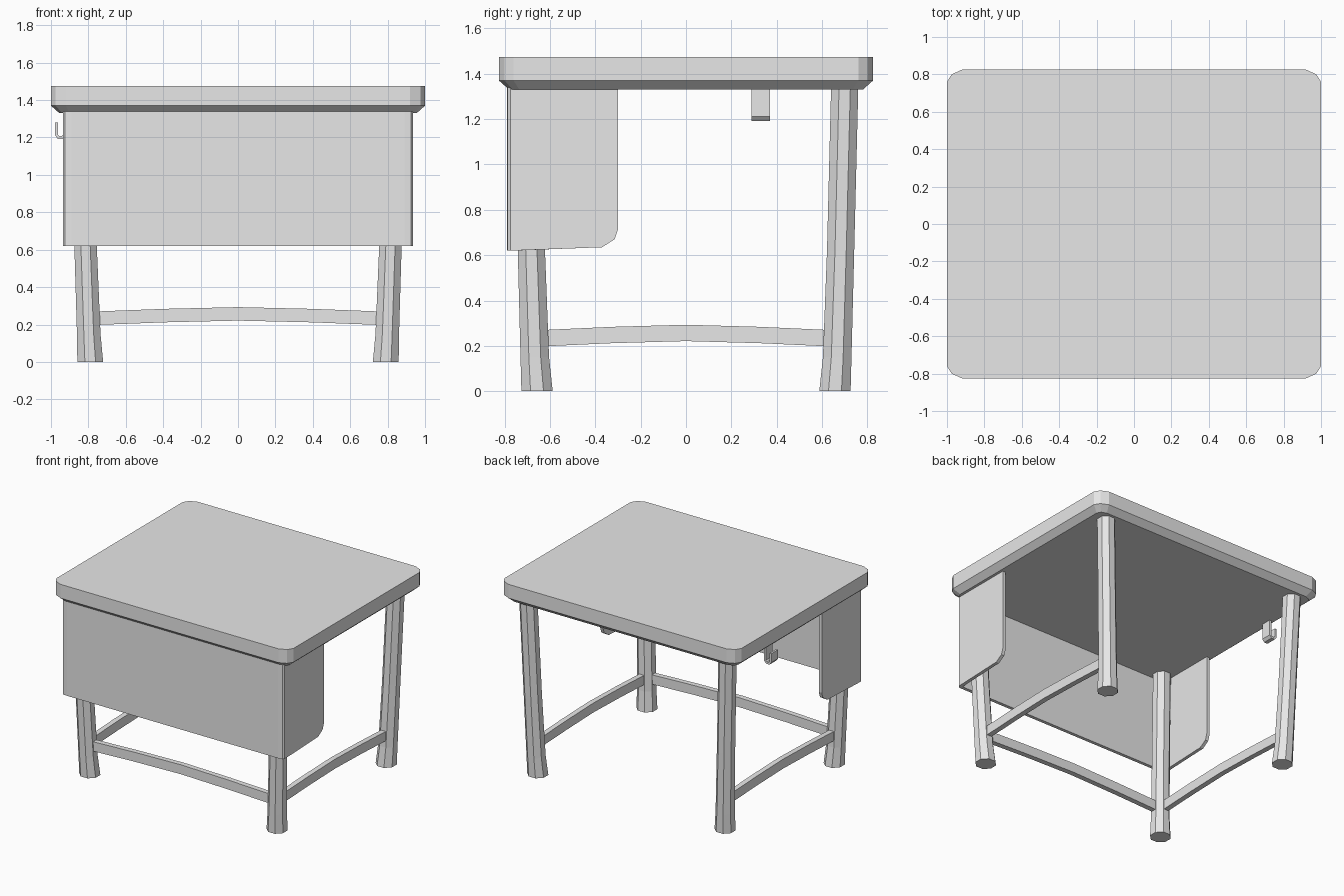
import bpy, bmesh, math

cube = bpy.data.objects.get("Cube")
if cube:
    bpy.data.objects.remove(cube, do_unlink=True)

grey = bpy.data.materials.new("plain grey")
grey.use_nodes = True
grey.diffuse_color = (0.8, 0.8, 0.8, 1)
grey.node_tree.nodes["Principled BSDF"].inputs["Base Color"].default_value = (0.8, 0.8, 0.8, 1)


def finish(name, bm, closed=True):
    if closed:
        bmesh.ops.recalc_face_normals(bm, faces=bm.faces)
    mesh = bpy.data.meshes.new(name)
    bm.to_mesh(mesh)
    bm.free()
    mesh.materials.append(grey)
    obj = bpy.data.objects.new(name, mesh)
    bpy.context.collection.objects.link(obj)
    return obj


def loft(name, rings):
    """Skin a row of closed rings and cap both ends."""
    bm = bmesh.new()
    rows = [[bm.verts.new(p) for p in ring] for ring in rings]
    n = len(rows[0])
    for a, b in zip(rows, rows[1:]):
        for i in range(n):
            j = (i + 1) % n
            bm.faces.new((a[i], a[j], b[j], b[i]))
    bm.faces.new(rows[0])
    bm.faces.new(rows[-1])
    return finish(name, bm)


def sheet(name, low, high, thickness, offset):
    """Strip between two paths, thickened by a modifier."""
    bm = bmesh.new()
    a = [bm.verts.new(p) for p in low]
    b = [bm.verts.new(p) for p in high]
    for i in range(len(a) - 1):
        bm.faces.new((a[i], b[i], b[i + 1], a[i + 1]))
    obj = finish(name, bm, closed=False)
    mod = obj.modifiers.new("thickness", "SOLIDIFY")
    mod.thickness = thickness
    mod.offset = offset
    mod.use_even_offset = True
    return obj


# Desktop with rounded corners and a chamfered lower edge
def top_ring(z, corner):
    quarter = [(x, y, z) for x, y in corner]
    half = quarter + [(-x, y, z) for x, y, z in reversed(quarter)]
    return half + [(-x, -y, z) for x, y, z in half]


wide = [(1, 0.76), (0.975, 0.8), (0.92, 0.825)]
narrow = [(0.955, 0.735), (0.94, 0.765), (0.9, 0.78)]
loft("desktop", [top_ring(1.33, narrow), top_ring(1.37, wide), top_ring(1.475, wide)])

# Wrapped front panel with short side wings
wing = [(0.935, -0.3, 0.715), (0.935, -0.315, 0.67), (0.935, -0.37, 0.635),
        (0.935, -0.775, 0.62), (0.925, -0.787, 0.62), (0.89, -0.79, 0.62)]
path = wing + [(-x, y, z) for x, y, z in reversed(wing)]
sheet("front_panel", path, [(x, y, 1.34) for x, y, z in path], 0.025, -1)

# Splayed eight-sided legs: height, centre x, centre y, half width
leg_rows = [(0, 0.79, 0.657, 0.069), (0.15, 0.798, 0.667, 0.063),
            (0.62, 0.815, 0.682, 0.06), (1.34, 0.84, 0.7, 0.06)]


def leg(name, sx, sy):
    rings = []
    for z, cx, cy, half in leg_rows:
        r = half / math.cos(math.pi / 8)
        rings.append([(sx * cx + r * math.cos((k + 0.5) * math.pi / 4),
                       sy * cy + r * math.sin((k + 0.5) * math.pi / 4), z) for k in range(8)])
    loft(name, rings)


for side, sx in (("left", 1), ("right", -1)):
    leg("front_leg_" + side, sx, -1)
    leg("back_leg_" + side, sx, 1)


# Gently arched stretchers along the front and both sides
def stretcher(name, reach, place):
    rings = []
    for t in (-1, -0.5, 0, 0.5, 1):
        low = 0.221 - 0.024 * abs(t) ** 1.4
        section = [(-0.02, low), (0.02, low), (0.02, low + 0.072), (-0.02, low + 0.072)]
        rings.append([place(t * reach, w, z) for w, z in section])
    loft(name, rings)


stretcher("front_stretcher", 0.78, lambda s, w, z: (s, w - 0.668, z))
for side, sx in (("left", 1), ("right", -1)):
    stretcher("side_stretcher_" + side, 0.65, lambda s, w, z: (sx * 0.8 + w, s, z))

# Bag hook under the right edge
hook = [(-0.925, 1.34), (-0.925, 1.215), (-0.938, 1.2), (-0.96, 1.2), (-0.971, 1.215), (-0.971, 1.28)]
sheet("bag_hook", [(x, 0.29, z) for x, z in hook], [(x, 0.37, z) for x, z in hook], 0.015, 0)
